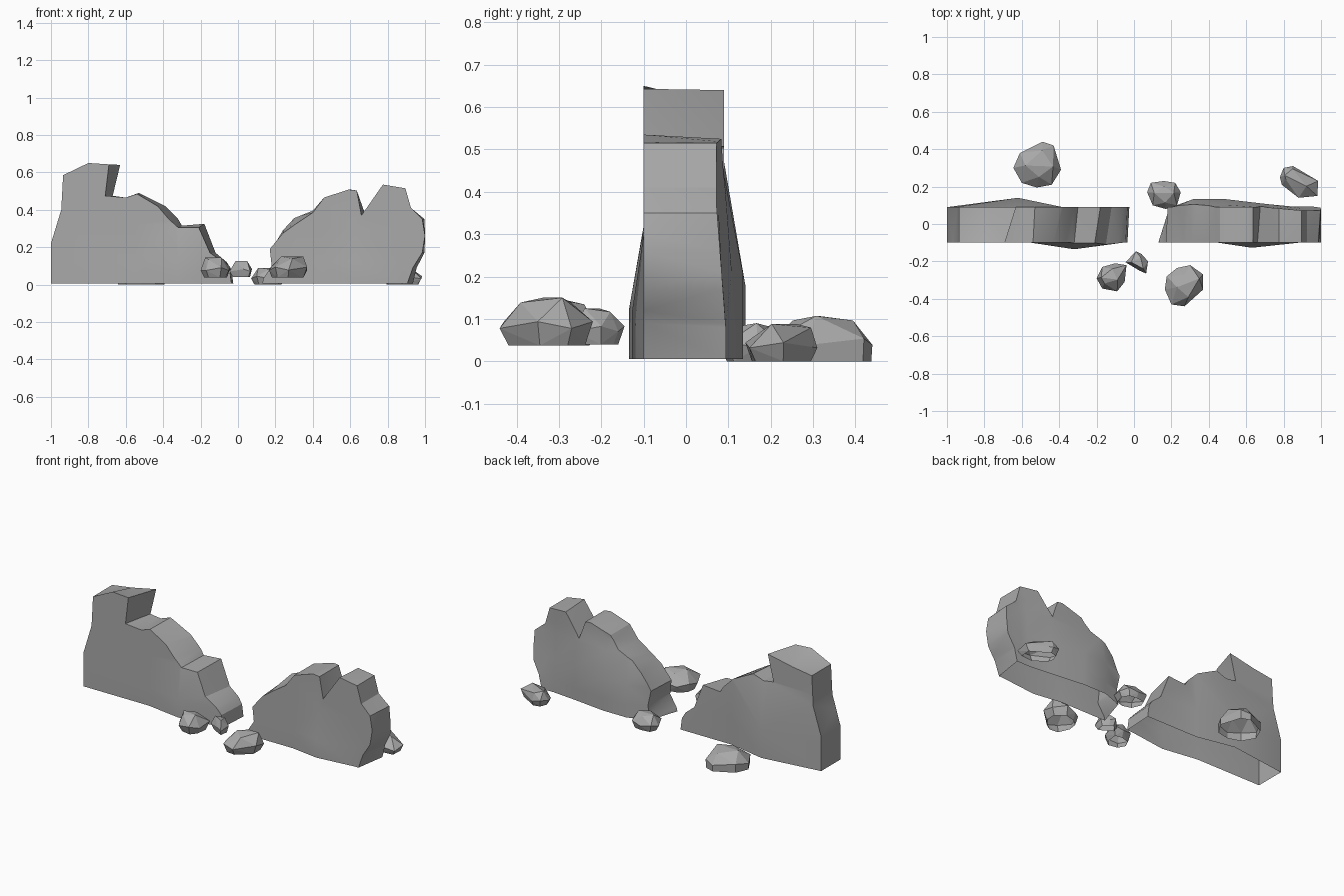
import bpy, bmesh, math
from mathutils import Vector

cube = bpy.data.objects.get("Cube")
if cube:
    bpy.data.objects.remove(cube, do_unlink=True)

stone = bpy.data.materials.new("grey stone")
stone.use_nodes = True
stone.diffuse_color = (0.4, 0.4, 0.4, 1)
stone.node_tree.nodes["Principled BSDF"].inputs["Base Color"].default_value = (0.4, 0.4, 0.4, 1)

FRONT, BACK, BASE = -0.1, 0.09, 0.005


def finish(bm, name, angle):
    mesh = bpy.data.meshes.new(name)
    bm.to_mesh(mesh)
    bm.free()
    mesh.materials.append(stone)
    obj = bpy.data.objects.new(name, mesh)
    bpy.context.collection.objects.link(obj)
    bpy.ops.object.select_all(action='DESELECT')
    obj.select_set(True)
    bpy.context.view_layer.objects.active = obj
    bpy.ops.object.shade_smooth_by_angle(angle=math.radians(angle))


def ramp(v, a, b):
    return max(0.0, min(1.0, (v - a) / (b - a)))


def wall(name, profile, bulges):
    """Broken slab: profile points are x, z, then x and z shifts of the back edge.
    Bulges are side, start x, two peak xs, end x, depth, full height, fade height."""
    bm = bmesh.new()
    front = [bm.verts.new((x, FRONT, z)) for x, z, _, _ in profile]
    back = [bm.verts.new((x + sx, BACK, z + sz)) for x, z, sx, sz in profile]
    bm.faces.new(front)
    bm.faces.new(back[::-1])
    for i in range(len(profile) - 1):          # underside stays open
        j = i + 1
        bm.faces.new((front[j], front[i], back[i], back[j]))
    bmesh.ops.recalc_face_normals(bm, faces=bm.faces)

    # cut the big faces where the swelling starts, peaks and fades
    for side, x0, xa, xb, x1, depth, z0, z1 in bulges:
        cuts = [((x, 0, 0), (1, 0, 0)) for x in sorted({x0, xa, xb, x1})]
        cuts += [((0, 0, z), (0, 0, 1)) for z in (z0, z1)]
        for co, no in cuts:
            flat = [f for f in bm.faces if all(v.co.y * side > 0 for v in f.verts)]
            geom = flat + list({e for f in flat for e in f.edges}) \
                + list({v for f in flat for v in f.verts})
            bmesh.ops.bisect_plane(bm, geom=geom, plane_co=co, plane_no=no, dist=1e-4)
        for v in bm.verts:
            if v.co.y * side > 0:
                across = min(ramp(v.co.x, x0, xa), 1 - ramp(v.co.x, xb, x1))
                v.co.y += side * depth * across * (1 - ramp(v.co.z, z0, z1))
    bmesh.ops.triangulate(bm, faces=bm.faces)
    finish(bm, name, 30)


def rock(name, bottom, height, base, lean, outline):
    """Faceted boulder, open below: hull of its widest outline, a smaller base
    and a leaning top."""
    bm = bmesh.new()
    points = [Vector(p) for p in outline]
    centre = sum(points, Vector((0, 0))) / len(points)
    for i, p in enumerate(points):
        low = centre + (p - centre) * base
        bm.verts.new((*low, bottom))
        bm.verts.new((*p, bottom + height * (0.5 if i % 2 else 0.36)))
        if i % 2 == 0:
            high = centre + (p - centre) * 0.58 + Vector(lean)
            bm.verts.new((*high, bottom + height * (0.9 if i % 4 else 1)))
    hull = bmesh.ops.convex_hull(bm, input=bm.verts)
    loose = [g for g in hull["geom_interior"] if isinstance(g, bmesh.types.BMVert)]
    bmesh.ops.delete(bm, geom=loose, context='VERTS')
    bmesh.ops.recalc_face_normals(bm, faces=bm.faces)
    under = [f for f in bm.faces if all(v.co.z < bottom + 1e-4 for v in f.verts)]
    bmesh.ops.delete(bm, geom=under, context='FACES')
    finish(bm, name, 5)


# Tall wall with a tower at its outer end, stepping down to the gap
wall("tall_wall", [
    (-1, BASE, 0, 0), (-1, .22, 0, 0), (-.945, .4, 0, 0), (-.935, .585, 0, 0),
    (-.8, .65, 0, -.045), (-.69, .643, .06, -.003), (-.71, .475, .04, 0),
    (-.6, .465, 0, 0), (-.54, .485, .01, .005), (-.43, .42, .04, 0),
    (-.37, .35, .05, 0), (-.32, .305, .02, .01), (-.21, .305, .03, .02),
    (-.15, .17, .03, 0), (-.08, .12, .02, 0), (-.045, .08, .01, 0),
    (-.035, BASE, .01, 0)],
    [(1, -1, -.62, -.62, -.38, .05, .18, .47),
     (-1, -.55, -.32, -.32, -.06, .035, .12, .32)])

# Lower wall with a notched top, an undercut inner end and a tapered outer end
wall("notched_wall", [
    (.13, BASE, .06, 0), (.135, .03, .06, 0), (.18, .1, .02, 0), (.17, .19, .01, 0),
    (.24, .275, 0, .015), (.31, .325, -.01, .03), (.4, .385, 0, .01), (.46, .465, 0, 0),
    (.59, .508, .01, 0), (.635, .503, 0, 0), (.66, .37, .015, .02),
    (.775, .535, 0, -.01), (.895, .515, 0, 0), (.925, .41, 0, 0),
    (.985, .35, .012, 0), (1, .26, 0, 0), (.985, .17, .012, 0),
    (.935, .09, .02, 0), (.905, BASE, .03, 0)],
    [(1, .2, .32, .48, .85, .044, .21, .44),
     (1, .7, .9, 1.1, 1.2, -.018, .6, .7),
     (1, .7, .9, 1.1, 1.2, .022, .08, .37),
     (-1, .45, .63, .63, .88, .027, .12, .3)])

# Fallen rocks: bottom, height, base ratio, lean of the top, widest outline
rock("large_back_rock", 0, .107, .98, (.01, .01), [
    (-.645, .3), (-.61, .38), (-.49, .44), (-.43, .42),
    (-.39, .29), (-.44, .21), (-.52, .195), (-.6, .22)])
rock("middle_back_rock", 0, .09, .8, (0, 0), [
    (.07, .17), (.09, .22), (.16, .23), (.22, .22),
    (.25, .17), (.23, .1), (.17, .08), (.1, .1)])
rock("end_back_rock", 0, .088, .82, (-.01, .02), [
    (.78, .25), (.8, .3), (.85, .31), (.985, .23), (.98, .15), (.88, .14), (.79, .21)])
rock("small_front_rock", .037, .108, .75, (-.01, 0), [
    (-.2, -.29), (-.17, -.23), (-.1, -.21), (-.04, -.22),
    (-.05, -.31), (-.09, -.36), (-.17, -.345)])
rock("tiny_front_rock", .04, .085, .75, (0, 0), [
    (-.045, -.205), (.01, -.145), (.04, -.16), (.075, -.2), (.065, -.265), (.03, -.25)])
rock("large_front_rock", .037, .113, .82, (.025, 0), [
    (.165, -.35), (.2, -.43), (.27, -.44), (.37, -.35), (.37, -.27), (.3, -.22),
    (.23, -.235), (.175, -.28)])
